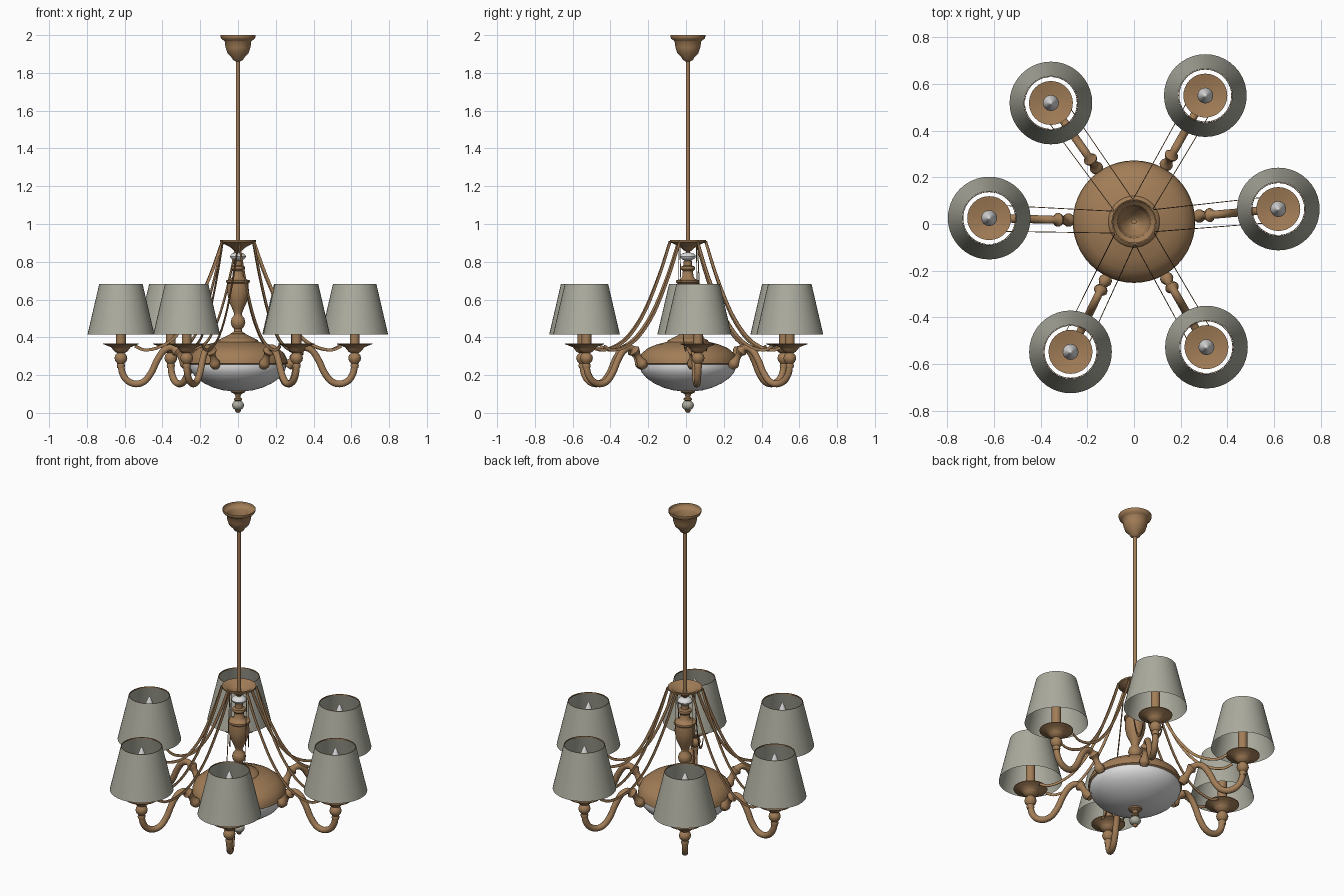
import bpy, bmesh, math
from mathutils import Vector

if "Cube" in bpy.data.objects:
    bpy.data.objects.remove(bpy.data.objects["Cube"])

CY = 0.01                                   # y of the central stem
ARMS = [5, 60.5, 125, 178.6, 244, 300]      # arm directions in degrees
REACH = 0.62


def material(name, rgb):
    m = bpy.data.materials.new(name)
    m.diffuse_color = (*rgb, 1)
    m.use_nodes = True
    m.node_tree.nodes["Principled BSDF"].inputs["Base Color"].default_value = m.diffuse_color
    return m


BRASS = material("antique_brass", (0.36, 0.205, 0.095))
FABRIC = material("grey_fabric", (0.41, 0.41, 0.345))
GLASS = material("white_glass", (0.72, 0.72, 0.72))


def finish(bm, name, mat, angle=40):
    bmesh.ops.recalc_face_normals(bm, faces=bm.faces)
    me = bpy.data.meshes.new(name)
    bm.to_mesh(me)
    bm.free()
    ob = bpy.data.objects.new(name, me)
    bpy.context.collection.objects.link(ob)
    me.materials.append(mat)
    bpy.ops.object.select_all(action='DESELECT')
    ob.select_set(True)
    bpy.context.view_layer.objects.active = ob
    bpy.ops.object.shade_smooth_by_angle(angle=math.radians(angle))
    return ob


def lathe(name, profile, mat, x=0, y=CY, n=32):
    """Spin a (radius, height) profile about a vertical axis."""
    bm = bmesh.new()
    rings = []
    for r, z in profile:
        if r == 0:
            rings.append([bm.verts.new((x, y, z))] * n)
        else:
            rings.append([bm.verts.new((x + r * math.cos(2 * math.pi * i / n),
                                        y + r * math.sin(2 * math.pi * i / n), z)) for i in range(n)])
    for a, b in zip(rings, rings[1:]):
        for i in range(n):
            j = (i + 1) % n
            bm.faces.new(list(dict.fromkeys((a[i], a[j], b[j], b[i]))))
    return finish(bm, name, mat)


def ball(r, h, z, n=8):
    """Profile of an ellipsoid."""
    return [(0 if i in (0, n) else r * math.sin(math.pi * i / n),
             z - h * math.cos(math.pi * i / n)) for i in range(n + 1)]


def smooth_path(pts, steps=5):
    """Catmull-Rom interpolation through tuples."""
    p = [Vector(q) for q in pts]
    p = [2 * p[0] - p[1]] + p + [2 * p[-1] - p[-2]]
    out = []
    for a, b, c, d in zip(p, p[1:], p[2:], p[3:]):
        for k in range(steps):
            t = k / steps
            out.append(0.5 * (2 * b + (c - a) * t + (2 * a - 5 * b + 4 * c - d) * t * t
                              + (3 * b - a - 3 * c + d) * t ** 3))
    return out + [p[-2]]


def sweep(name, pts, side, half_u, half_v, mat, n=10):
    """Sweep an ellipse (or a flat box, n=4) along a planar path."""
    bm = bmesh.new()
    rings = []
    for i, p in enumerate(pts):
        tan = (pts[min(i + 1, len(pts) - 1)] - pts[max(i - 1, 0)]).normalized()
        up = side.cross(tan).normalized()
        u = half_u[i] if isinstance(half_u, list) else half_u
        v = half_v[i] if isinstance(half_v, list) else half_v
        ring = []
        for k in range(n):
            a = 2 * math.pi * (k + 0.5) / n
            ring.append(bm.verts.new(p + side * u * math.cos(a) + up * v * math.sin(a)))
        rings.append(ring)
    for a, b in zip(rings, rings[1:]):
        for i in range(n):
            j = (i + 1) % n
            bm.faces.new((a[i], a[j], b[j], b[i]))
    bm.faces.new(rings[0])
    bm.faces.new(rings[-1])
    return finish(bm, name, mat, 50)


# Ceiling canopy (open on top) and hanging rod
lathe("ceiling_canopy", [(0.011, 1.86), (0.026, 1.868), (0.036, 1.885), (0.056, 1.905), (0.066, 1.935),
                         (0.07, 1.965), (0.076, 1.972), (0.088, 1.98), (0.092, 1.99), (0.092, 2.0)], BRASS)
lathe("hanging_rod", [(0, 0.75), (0.011, 0.75), (0.011, 1.9), (0, 1.9)], BRASS, n=16)

# Crown dish, glass bead and turned column
lathe("crown", [(0.012, 0.855), (0.022, 0.86), (0.035, 0.873), (0.055, 0.885), (0.085, 0.9),
                (0.096, 0.905), (0.096, 0.914), (0.08, 0.912), (0.04, 0.885), (0.011, 0.88)], BRASS)
lathe("glass_bead", ball(0.042, 0.022, 0.828), GLASS)
lathe("turned_column", [(0.011, 0.81), (0.022, 0.805), (0.022, 0.78), (0.036, 0.775), (0.038, 0.762),
                        (0.027, 0.75), (0.03, 0.72), (0.04, 0.708), (0.062, 0.702), (0.063, 0.692),
                        (0.055, 0.685), (0.058, 0.64), (0.048, 0.59), (0.03, 0.55), (0.02, 0.525),
                        (0.02, 0.518), (0.034, 0.5), (0.039, 0.48), (0.034, 0.46), (0.02, 0.443),
                        (0.022, 0.43), (0.04, 0.42), (0.04, 0.4)], BRASS)

# Central body: brass dome above a glass bowl, with bottom finial
lathe("brass_dome", [(0.03, 0.425), (0.05, 0.412), (0.085, 0.395), (0.105, 0.385), (0.11, 0.376),
                     (0.16, 0.364), (0.21, 0.344), (0.245, 0.315), (0.259, 0.285), (0.262, 0.262),
                     (0.25, 0.255)], BRASS, n=48)
lathe("glass_bowl", [(0.252, 0.262), (0.254, 0.24), (0.245, 0.215), (0.22, 0.185), (0.18, 0.157),
                     (0.13, 0.134), (0.08, 0.12), (0.03, 0.114), (0, 0.113)], GLASS, n=48)
lathe("bottom_stem", [(0, 0.12), (0.04, 0.118), (0.036, 0.108), (0.018, 0.1), (0.012, 0.085),
                      (0.022, 0.075), (0.022, 0.068), (0.012, 0.062), (0, 0.06)], BRASS, n=24)
lathe("finial_ball", ball(0.032, 0.027, 0.04), FABRIC, n=24)
lathe("finial_tip", [(0, 0.0), (0.01, 0.003), (0.016, 0.012), (0.01, 0.022), (0, 0.022)], BRASS, n=16)

# Side profiles (radius, height) of an arm and of a hanging strand
arm_profile = smooth_path([(0.62, 0.26), (0.612, 0.21), (0.585, 0.17), (0.54, 0.153), (0.495, 0.168),
                           (0.458, 0.215), (0.43, 0.275), (0.395, 0.328), (0.355, 0.345),
                           (0.32, 0.322), (0.29, 0.275), (0.265, 0.24)])
strand_profile = smooth_path([(0.0, 0.908), (0.07, 0.72), (0.16, 0.53), (0.255, 0.405),
                              (0.34, 0.35), (0.42, 0.333), (0.475, 0.353)])
# Arm thickness with turned collars near the body
arm_thick = []
for q in arm_profile:
    t = 0.018
    if q.x < 0.36 and q.y < 0.344:
        t = 0.017 + 0.014 * math.exp(-((q.x - 0.325) / 0.009) ** 2) + 0.012 * math.exp(-((q.x - 0.28) / 0.012) ** 2)
    arm_thick.append(t)

centre = Vector((0, CY, 0))
for k, deg in enumerate(ARMS, 1):
    a = math.radians(deg)
    out = Vector((math.cos(a), math.sin(a), 0))
    side = Vector((-out.y, out.x, 0))
    x, y = (centre + out * REACH).xy

    # Curved arm
    sweep(f"arm_{k}", [centre + out * q.x + Vector((0, 0, q.y)) for q in arm_profile],
          side, arm_thick, arm_thick, BRASS, 12)

    # Drip dish, candle tube, bulb and shade
    lathe(f"drip_dish_{k}", [(0, 0.235), (0.019, 0.237), (0.022, 0.25), (0.019, 0.262), (0.03, 0.275),
                             (0.034, 0.29), (0.03, 0.305), (0.019, 0.317), (0.03, 0.322), (0.042, 0.335),
                             (0.05, 0.347), (0.075, 0.357), (0.094, 0.364), (0.094, 0.368),
                             (0.05, 0.358), (0.026, 0.355)], BRASS, x, y)
    lathe(f"candle_tube_{k}", [(0.026, 0.35), (0.026, 0.53), (0, 0.53)], BRASS, x, y, 20)
    lathe(f"bulb_{k}", [(0.018, 0.53), (0.03, 0.555), (0.034, 0.58), (0.029, 0.61), (0.018, 0.64),
                        (0.008, 0.665), (0, 0.677)], GLASS, x, y, 16)
    lathe(f"lamp_shade_{k}", [(0.177, 0.415), (0.115, 0.682)], FABRIC, x, y, 40)
    lathe(f"shade_ring_{k}", [(0.111, 0.676), (0.114, 0.676), (0.114, 0.683), (0.111, 0.683),
                              (0.111, 0.676)], BRASS, x, y, 40)

    # Pair of flat strands from the crown rim to the drip dish
    for s, nb in ((1, ARMS[k % 6]), (-1, ARMS[k - 2])):
        gap = (nb - deg) * s % 360
        m = a + s * math.radians(gap / 2)
        start = centre + Vector((math.cos(m), math.sin(m), 0)) * 0.094
        end = centre + out * (REACH - 0.075) + side * s * 0.055
        run = (end - start).normalized()
        scale = (end - start).length / 0.475
        pts = [start + run * q.x * scale + Vector((0, 0, q.y)) for q in strand_profile]
        sweep(f"strand_{k}_{'left' if s > 0 else 'right'}", pts,
              Vector((-run.y, run.x, 0)), 0.0025, 0.011, BRASS, 4)
